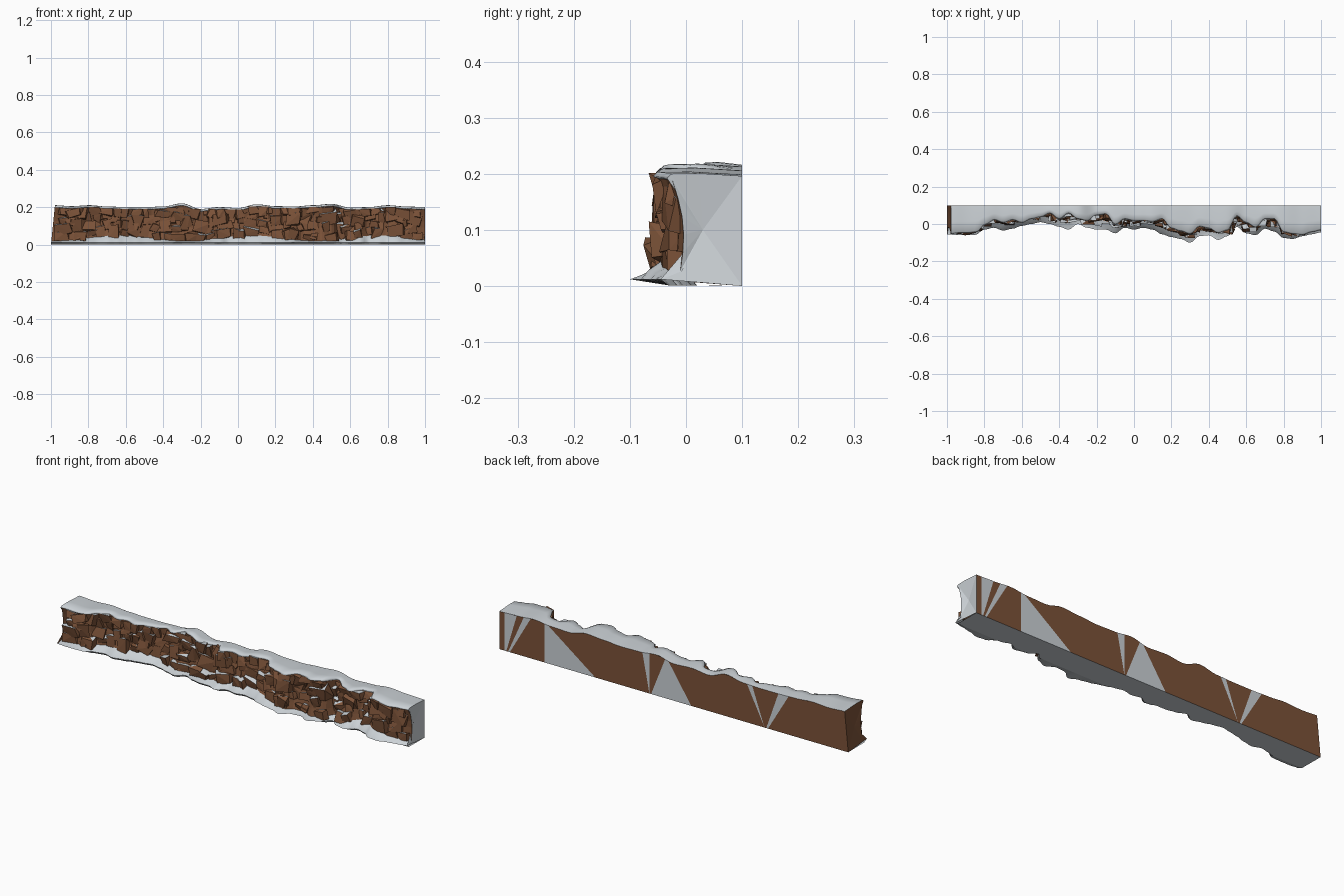
import bpy, bmesh, math, random
from mathutils import Vector, Euler

if "Cube" in bpy.data.objects:
    bpy.data.objects.remove(bpy.data.objects["Cube"])

random.seed(11)

# Outline of the cliff, sampled evenly from x = -1 to x = 1
LIP_Y = [-.05, -.045, -.045, -.04, 0, .025, .01, .025, .01, .03, .04, .06, .03, .06,
         .03, .02, .05, .055, 0, .03, .02, .02, .015, .03, -.02, -.035, -.05, -.01,
         -.02, -.045, -.03, .045, .01, -.015, .03, .03, -.04, -.05, -.055, -.04, -.03]
BASE_Y = [-.055, -.06, -.06, -.058, -.03, -.02, -.035, -.025, -.01, 0, .01, 0, -.015,
          -.03, 0, -.02, -.03, -.03, -.05, -.02, -.03, -.02, -.03, -.055, -.07, -.08,
          -.1, -.065, -.06, -.085, -.065, -.015, -.05, -.06, -.025, -.04, -.075, -.08,
          -.065, -.055, -.045]
TOP_Z = [.21, .205, .21, .203, .2, .2, .203, .22, .19, .2, .195, .215, .205, .203,
         .21, .217, .197, .2, .21, .203, .2]
XS = [-1 + i / 80 for i in range(161)]
BACK = 0.1


def sample(values, x):
    t = max(0, min(1, (x + 1) / 2)) * (len(values) - 1)
    i = min(int(t), len(values) - 2)
    f = (1 - math.cos((t - i) * math.pi)) / 2
    return values[i] * (1 - f) + values[i + 1] * f


def lip(x): return sample(LIP_Y, x)
def base(x): return sample(BASE_Y, x)
def top(x): return sample(TOP_Z, x)


def foot(x):
    return 0.035 + 0.015 * math.sin(9 * x + 1)


def wall(x, f):
    """Rock surface depth at fraction f of the height."""
    low = base(x) + 0.035
    return low * (1 - f) + (lip(x) + 0.006) * f + 0.012 * math.sin(math.pi * f)


def lean(x, y, z):
    return Vector((x + 0.1 * z * max(0, -x) ** 6, y, z))


rock = bpy.data.materials.new("rock")
rock.diffuse_color = (0.2, 0.085, 0.04, 1)
rock.use_nodes = True
rock.node_tree.nodes["Principled BSDF"].inputs["Base Color"].default_value = rock.diffuse_color
snow = bpy.data.materials.new("snow")
snow.diffuse_color = (0.6, 0.64, 0.67, 1)
snow.use_nodes = True
snow.node_tree.nodes["Principled BSDF"].inputs["Base Color"].default_value = snow.diffuse_color


def finish(name, bm, smooth=False):
    me = bpy.data.meshes.new(name)
    bm.to_mesh(me)
    bm.free()
    me.materials.append(rock)
    me.materials.append(snow)
    for p in me.polygons:
        p.use_smooth = smooth
    ob = bpy.data.objects.new(name, me)
    bpy.context.collection.objects.link(ob)
    return ob


def loft(name, rows, mat, smooth=False):
    """Sheet through rows; each row is a function x -> (y, z)."""
    bm = bmesh.new()
    grid = [[bm.verts.new(lean(x, *row(x))) for x in XS] for row in rows]
    for a, b in zip(grid, grid[1:]):
        for i in range(len(XS) - 1):
            f = bm.faces.new((a[i], a[i + 1], b[i + 1], b[i]))
            f.material_index = mat
    return finish(name, bm, smooth)


# Snow drift along the foot
apron_rows = [lambda x: (base(x), 0.012),
              lambda x: (base(x) + 0.012, 0.6 * foot(x)),
              lambda x: (base(x) + 0.038, foot(x))]
loft("snow_drift", apron_rows, 1, True)

# Rock wall behind the boulders
FR = [0, .2, .4, .6, .8, 1]
wall_rows = [lambda x, f=f: (wall(x, f), foot(x) * (1 - f) + (top(x) - .012) * f) for f in FR]
loft("rock_wall", wall_rows, 0)

# Snow cap with a rounded lip
cap_rows = [lambda x: (lip(x) + .006, top(x) - .012),
            lambda x: (lip(x) - .004, top(x) - .008),
            lambda x: (lip(x) + .004, top(x)),
            lambda x: (lip(x) * .6 + BACK * .4, top(x) + .001),
            lambda x: (BACK, top(x) - .004)]
loft("snow_cap", cap_rows, 1, True)

# Underside
loft("underside", [lambda x: (BACK, 0), lambda x: (max(-.03, base(x) + .01), 0.001),
                   lambda x: (base(x), .012)], 1)

# Flat back: borders (top x, bottom x, colour of the panel that follows)
bm = bmesh.new()
borders = [(1, 1, 0), (.97, .97, 1), (.9, .96, 0), (.86, .95, 1), (.82, .94, 0),
           (.74, .74, 1), (.72, .45, 0), (.18, .14, 1), (.14, .14, 0), (.05, .13, 1),
           (.03, -.1, 0), (-.42, -.52, 1), (-.45, -.52, 0), (-.6, -.53, 1),
           (-.66, -.54, 0), (-1, -1, 0)]
for (t0, b0, m), (t1, b1, _) in zip(borders, borders[1:]):
    n = max(1, round(abs(t1 - t0) / .025))
    prev = None
    for k in range(n + 1):
        xt, xb = t0 + (t1 - t0) * k / n, b0 + (b1 - b0) * k / n
        pair = (bm.verts.new(lean(xb, BACK, 0)), bm.verts.new(lean(xt, BACK, top(xt) - .004)))
        if prev:
            bm.faces.new((prev[0], pair[0], pair[1], prev[1])).material_index = m
        prev = pair
bmesh.ops.remove_doubles(bm, verts=bm.verts, dist=1e-5)
finish("back_panel", bm)

# End faces: fan across the section
for name, x, mat in (("left_end", -1, 0), ("right_end", 1, 1)):
    bm = bmesh.new()
    ring = [bm.verts.new(lean(x, *r(x))) for r in apron_rows + wall_rows + cap_rows]
    ring.append(bm.verts.new((x, BACK, 0)))
    mid = bm.verts.new((x * .985, .03, .1))
    for a, b in zip(ring, ring[1:] + ring[:1]):
        order = (a, b, mid) if x > 0 else (b, a, mid)
        if (a.co - b.co).length > 1e-5:
            bm.faces.new(order).material_index = mat
    finish(name, bm)


# Chiselled rock blocks with snow resting on their flat tops
def block(bm, centre, size, zmin, zmax):
    rot = Euler([random.uniform(-.3, .3) for _ in range(3)]).to_matrix()
    tmp = bmesh.new()
    for sx in (-1, 1):
        for sy in (-1, 1):
            for sz in (-1, 1):
                p = Vector((sx * size[0], sy * size[1], sz * size[2]))
                p = Vector([c * random.uniform(.6, 1.1) for c in p])
                p = rot @ p + centre
                p.x = max(-.985, min(.99, p.x))
                p.y = max(-.09, p.y)
                p.z = max(zmin, min(zmax, p.z))
                tmp.verts.new(p)
    bmesh.ops.convex_hull(tmp, input=tmp.verts)
    tmp.normal_update()
    for f in tmp.faces:
        if f.normal.y > .35:
            continue
        nf = bm.faces.new([bm.verts.new(v.co) for v in f.verts])
        nf.material_index = 1 if f.normal.z > .8 and random.random() < .6 else 0
    tmp.free()


bm = bmesh.new()
for i in range(34):
    for f in (.14, .42, .68, .9):
        x = -.97 + 1.94 * (i + random.uniform(-.4, .4) + .5) / 34
        f += random.uniform(-.1, .06)
        z = foot(x) + (top(x) - .012 - foot(x)) * f
        size = (random.uniform(.02, .055), random.uniform(.012, .026), random.uniform(.018, .04))
        block(bm, Vector((x, wall(x, f) + .004, z)), size, .02, top(x) - .008)
bmesh.ops.remove_doubles(bm, verts=bm.verts, dist=1e-5)
finish("rock_blocks", bm)
